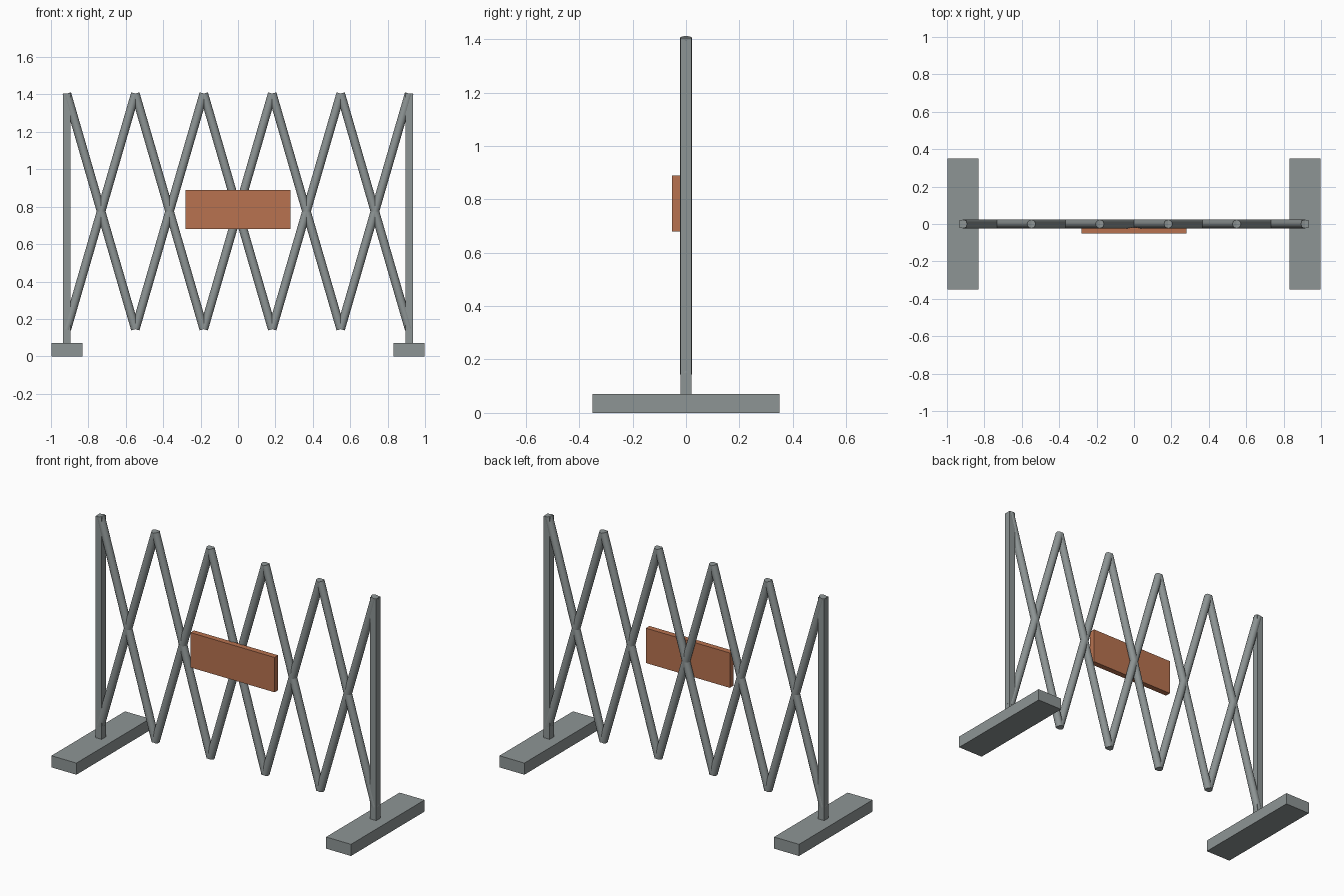
import bpy
import math
from mathutils import Vector

if "Cube" in bpy.data.objects:
    bpy.data.objects.remove(bpy.data.objects["Cube"], do_unlink=True)


def material(name, rgb):
    m = bpy.data.materials.new(name)
    m.use_nodes = True
    m.diffuse_color = (*rgb, 1)
    m.node_tree.nodes["Principled BSDF"].inputs["Base Color"].default_value = (*rgb, 1)
    return m


steel = material("grey steel", (0.27, 0.30, 0.30))
orange = material("orange panel", (0.48, 0.17, 0.08))


def box(name, low, high, mat):
    low, high = Vector(low), Vector(high)
    bpy.ops.mesh.primitive_cube_add(size=1, location=(low + high) / 2)
    ob = bpy.context.object
    ob.name = name
    ob.scale = high - low
    bpy.ops.object.transform_apply(location=False, rotation=False, scale=True)
    ob.data.materials.append(mat)


def bar(name, start, end, radius):
    start, end = Vector(start), Vector(end)
    axis = end - start
    bpy.ops.mesh.primitive_cylinder_add(vertices=12, radius=radius, depth=axis.length,
                                        location=(start + end) / 2)
    ob = bpy.context.object
    ob.name = name
    ob.rotation_euler = (0, math.atan2(axis.x, axis.z), 0)
    ob.data.materials.append(steel)
    bpy.ops.object.shade_smooth_by_angle(angle=math.radians(40))


# Feet and square end posts
for side, s in (("left", 1), ("right", -1)):
    x = s * 0.915
    box(side + "_foot", (x - 0.083, -0.35, 0), (x + 0.083, 0.35, 0.07), steel)
    box(side + "_post", (x - 0.02, -0.02, 0.07), (x + 0.02, 0.02, 1.405), steel)

# Crossed lattice bars
BAYS, BOTTOM, TOP, HALF = 5, 0.145, 1.405, 0.915
step = 2 * HALF / BAYS
for i in range(BAYS):
    x0 = -HALF + i * step
    bar(f"rising_bar_{i + 1}", (x0, 0, BOTTOM), (x0 + step, 0, TOP), 0.023)
    bar(f"falling_bar_{i + 1}", (x0, 0, TOP), (x0 + step, 0, BOTTOM), 0.023)

# Sign panel on the front
box("sign_panel", (-0.28, -0.052, 0.68), (0.28, -0.018, 0.89), orange)
